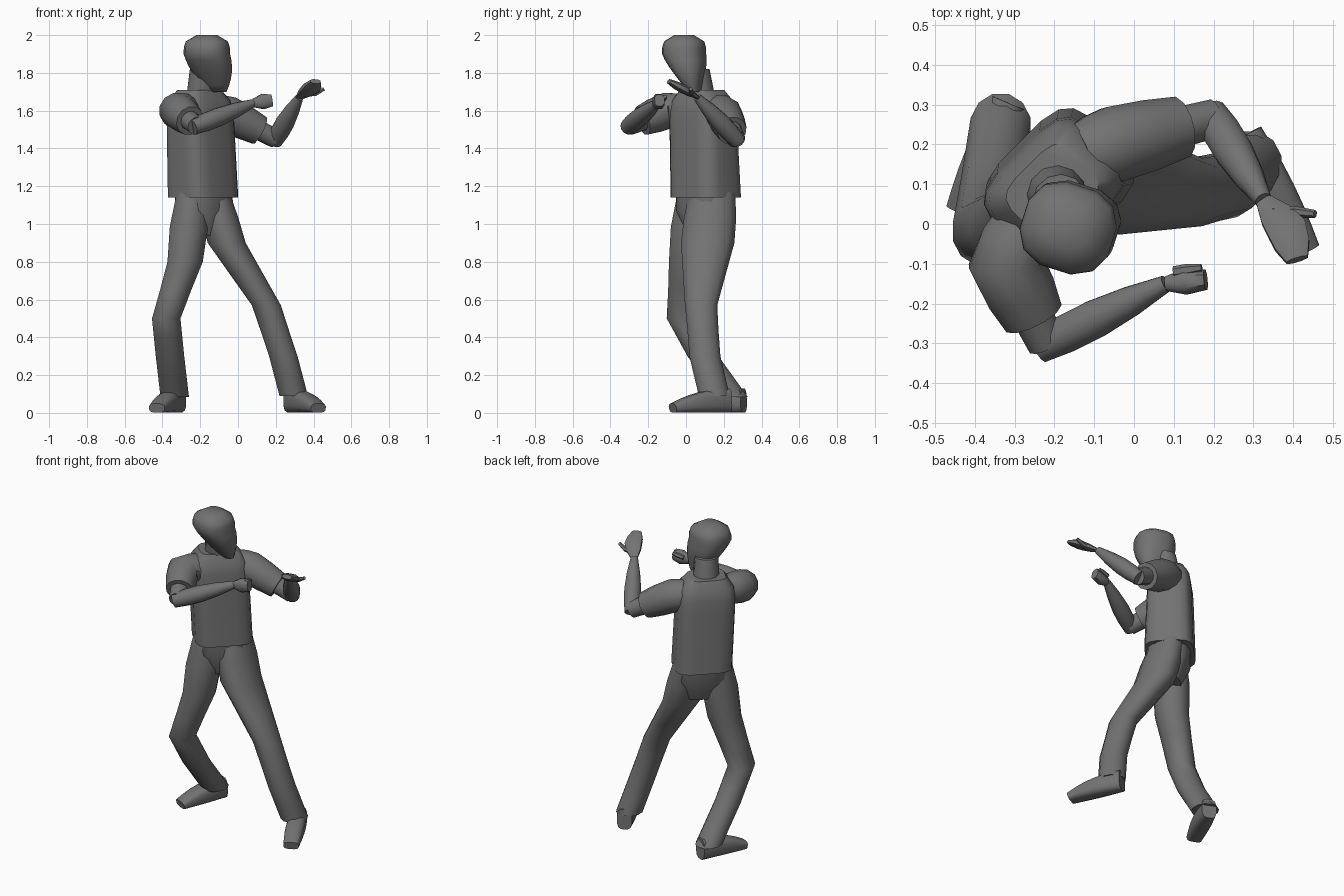
import bpy, bmesh, math
from mathutils import Vector

cube = bpy.data.objects.get("Cube")
if cube:
    bpy.data.objects.remove(cube, do_unlink=True)

grey = bpy.data.materials.new("plain_grey")
grey.use_nodes = True
grey.diffuse_color = (.17, .17, .17, 1)
shader = next(node for node in grey.node_tree.nodes if node.type == "BSDF_PRINCIPLED")
shader.inputs["Base Color"].default_value = grey.diffuse_color

UP = Vector((0, 0, 1))
ACROSS = Vector((1, 0, 0))
BODY_SIDE = Vector((.7, .7, 0))
FACE_SIDE = Vector((.3, .95, 0))


def rounded(value, square):
    return math.copysign(abs(value) ** square, value)


def loft(name, rings, side, level=False, sides=12, square=1):
    """Skin rings of (centre, half width, half depth), level or facing along the path."""
    bm = bmesh.new()
    centres = [ring[0] for ring in rings]
    loops = []
    for i, (centre, width, depth) in enumerate(rings):
        before, after = centres[max(i - 1, 0)], centres[min(i + 1, len(rings) - 1)]
        along = UP if level else (after - before).normalized()
        wide = (side - along * side.dot(along)).normalized()
        deep = along.cross(wide)
        loop = []
        for k in range(sides):
            angle = math.tau * (k + .5) / sides
            point = centre + wide * width * rounded(math.cos(angle), square)
            point = point + deep * depth * rounded(math.sin(angle), square)
            loop.append(bm.verts.new(point))
        loops.append(loop)
    for lower, upper in zip(loops, loops[1:]):
        for k in range(sides):
            following = (k + 1) % sides
            bm.faces.new((lower[k], lower[following], upper[following], upper[k]))
    bm.faces.new(loops[0])
    bm.faces.new(loops[-1])
    bmesh.ops.recalc_face_normals(bm, faces=bm.faces[:])
    mesh = bpy.data.meshes.new(name)
    bm.to_mesh(mesh)
    bm.free()
    mesh.materials.append(grey)
    part = bpy.data.objects.new(name, mesh)
    bpy.context.collection.objects.link(part)
    bpy.ops.object.select_all(action="DESELECT")
    part.select_set(True)
    bpy.context.view_layer.objects.active = part
    bpy.ops.object.shade_smooth_by_angle(angle=math.radians(50))


def with_midpoints(points):
    path = [points[0]]
    for start, end in zip(points, points[1:]):
        path += [start.lerp(end, .5), end]
    return path


def limb(name, points, start, end, bulge=0, ratio=1, side=UP, **options):
    """Tapered tube whose thickness swells in the middle."""
    path = with_midpoints(points)
    rings = []
    for i, centre in enumerate(path):
        t = i / (len(path) - 1)
        width = start + (end - start) * t + bulge * math.sin(math.pi * t)
        rings.append((centre, width, width * ratio))
    loft(name, rings, side, **options)


def trouser_leg(name, points, thigh_depth):
    """Straight below the knee, widening up the thigh, drawn in at the waist."""
    rings = []
    for centre in with_midpoints(points):
        thigh = min(max((centre.z - .55) / .4, 0), 1)
        waist = 1 - .9 * max(centre.z - .95, 0)
        rings.append((centre, (.078 + .03 * thigh) * waist,
                      (.085 + thigh_depth * thigh) * waist))
    loft(name, rings, ACROSS, level=True)


def shoe(name, heel, toe):
    """Flat sole, with the upper sloping down toward the toe."""
    rings = []
    steps = 6
    for i in range(steps + 1):
        t = i / steps
        height = .05 + .08 * (1 - t * t)
        width = .045 + .01 * math.sin(math.pi * t)
        rings.append((heel.lerp(toe, t) + UP * height / 2, width, height / 2))
    loft(name, rings, (toe - heel).cross(UP), square=.65)


def dome(t, start):
    """Stays at one, then rounds inward from start to the top."""
    rise = max(t - start, 0) / (1.02 - start)
    return math.sqrt(1 - rise ** 4)


# Shirt: boxy sides that round over at the shoulders to the collar
hem, collar = Vector((-.185, .105, 1.14)), Vector((-.205, .085, 1.71))
rings = []
for i in range(11):
    t = i / 10
    width = .065 + .105 * dome(t, .6)
    depth = .06 + (.085 - .02 * t) * dome(t, .6)
    rings.append((hem.lerp(collar, t), width, depth))
loft("shirt", rings, BODY_SIDE, level=True, sides=16, square=.5)

# Head: a narrow jaw set forward, opening into a broad skull with a domed crown
chin, crown = Vector((-.108, .045, 1.7)), Vector((-.165, -.01, 2))
rings = []
for i in range(10):
    t = i / 9
    jaw = max(.65 - t, 0) / .65
    width = .113 * (1 - .75 * jaw ** 1.3) * dome(t, .65)
    length = .12 * (1 - .6 * jaw ** 2) * dome(t, .65)
    # the skull reaches its middle position by the brow
    centre = chin.lerp(crown, min(t * 1.5, 1))
    centre.z = chin.z + (crown.z - chin.z) * t
    rings.append((centre, width, length))
loft("head", rings, FACE_SIDE, level=True, square=.8)

limb("nose", [Vector((-.055, .01, 1.86)), Vector((-.05, .02, 1.79))],
     .008, .016, .006, side=FACE_SIDE, level=True, sides=6)
limb("neck", [Vector((-.2, .085, 1.62)), Vector((-.185, .055, 1.82))],
     .08, .07, side=FACE_SIDE, level=True)

# Arm joints
right_chest, left_chest = Vector((-.27, 0, 1.6)), Vector((-.13, .17, 1.6))
right_shoulder, left_shoulder = Vector((-.32, -.1, 1.6)), Vector((-.05, .2, 1.58))
right_elbow, left_elbow = Vector((-.22, -.3, 1.52)), Vector((.2, .265, 1.45))
right_wrist, left_wrist = Vector((.08, -.15, 1.64)), Vector((.325, .06, 1.67))
knuckles = Vector((.18, -.14, 1.655))
palm, fingertips = Vector((.385, -.015, 1.715)), Vector((.41, -.09, 1.755))

# Sleeves and bare arms
for name, chest, shoulder, elbow, wrist in (
        ("right", right_chest, right_shoulder, right_elbow, right_wrist),
        ("left", left_chest, left_shoulder, left_elbow, left_wrist)):
    cuff = shoulder.lerp(elbow, .66)
    limb(name + "_sleeve", [chest, shoulder, cuff], .085, .08, .016)
    limb(name + "_upper_arm", [shoulder, elbow], .06, .05)
    # the forearm starts just behind the elbow so that the joint stays full
    behind = elbow.lerp(wrist, -.06)
    limb(name + "_forearm", [behind, elbow.lerp(wrist, .4), wrist], .042, .022, .018)

# Closed right hand and open left hand
limb("right_fist", [right_wrist, knuckles], .024, .034, .014, .8, sides=8, square=.8)
limb("right_thumb", [Vector((.1, -.12, 1.66)), Vector((.17, -.11, 1.675))],
     .014, .01, .003, sides=6)
limb("left_hand", [left_wrist, palm, fingertips], .022, .03, .028, .45,
     side=Vector((.85, .45, -.15)), sides=8, square=.85)
limb("left_thumb", [left_wrist.lerp(palm, .4), Vector((.41, .03, 1.69)),
                    Vector((.455, .025, 1.715))], .018, .01, sides=6)

# Trousers: the legs run up under the shirt and the hips fill the gap between
limb("trouser_hips", [Vector((-.17, .1, .94)), Vector((-.185, .1, 1.2))],
     .09, .15, .03, .85, side=BODY_SIDE, level=True, sides=16, square=.7)
trouser_leg("right_trouser_leg", [
    Vector((-.24, .045, 1.17)), Vector((-.28, .01, .8)), Vector((-.38, -.02, .5)),
    Vector((-.36, .09, .3)), Vector((-.335, .245, .085))], .03)
trouser_leg("left_trouser_leg", [
    Vector((-.13, .14, 1.17)), Vector((-.06, .115, .9)), Vector((.15, .08, .57)),
    Vector((.24, .1, .3)), Vector((.295, .15, .09))], .07)

# Shoes, turned outward
shoe("right_shoe", Vector((-.315, .305, 0)), Vector((-.43, .03, 0)))
shoe("left_shoe", Vector((.28, .225, 0)), Vector((.425, -.07, 0)))
